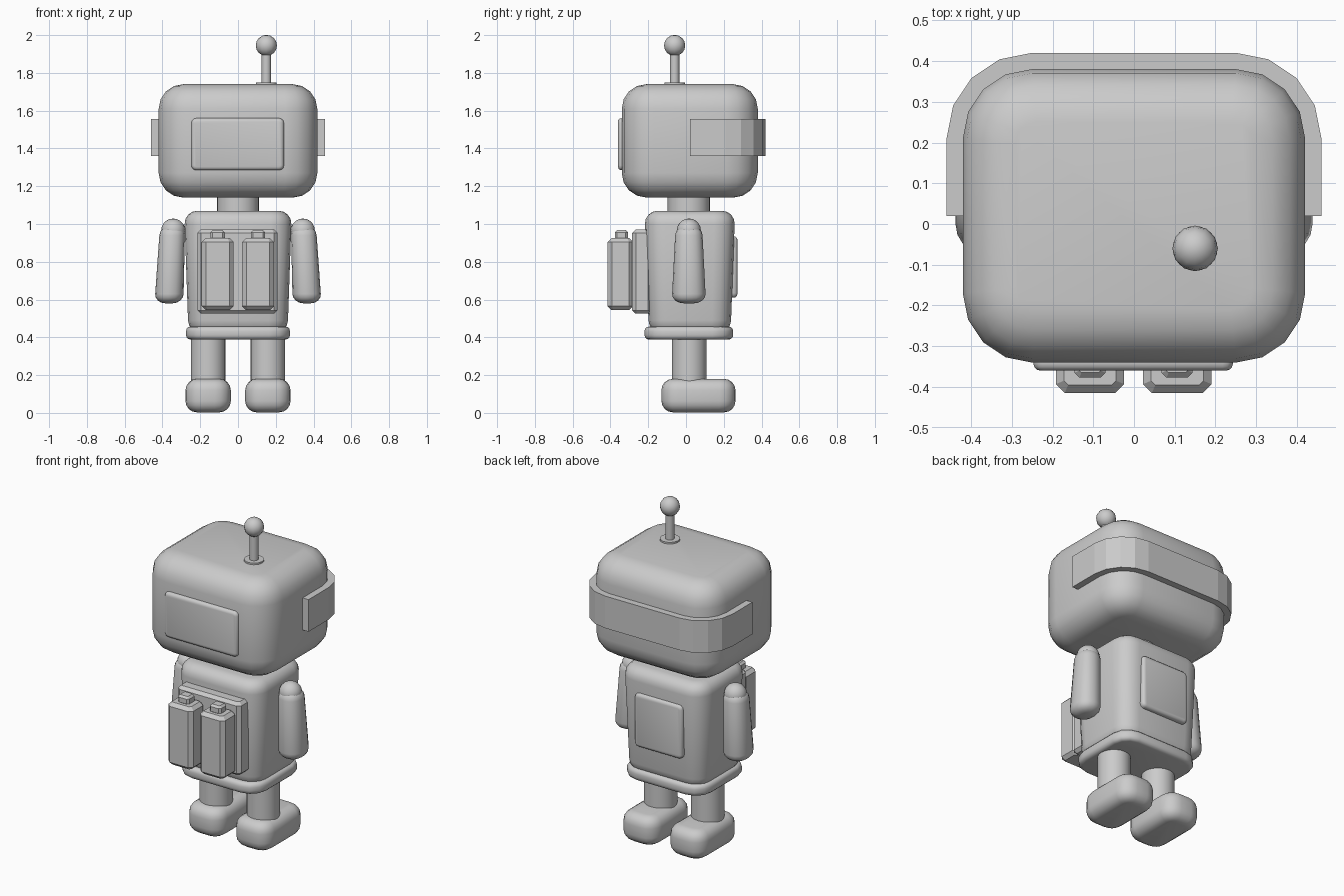
import bpy, bmesh, math
from mathutils import Vector

if "Cube" in bpy.data.objects:
    bpy.data.objects.remove(bpy.data.objects["Cube"])

grey = bpy.data.materials.new("light_grey")
grey.diffuse_color = (0.6, 0.6, 0.6, 1)
grey.use_nodes = True
grey.node_tree.nodes["Principled BSDF"].inputs["Base Color"].default_value = grey.diffuse_color
CY = 0.02  # depth of the body axis


def finish(name, bm, smooth=True):
    bmesh.ops.recalc_face_normals(bm, faces=bm.faces)
    mesh = bpy.data.meshes.new(name)
    bm.to_mesh(mesh)
    bm.free()
    mesh.materials.append(grey)
    obj = bpy.data.objects.new(name, mesh)
    bpy.context.collection.objects.link(obj)
    if smooth:
        bpy.ops.object.select_all(action='DESELECT')
        bpy.context.view_layer.objects.active = obj
        obj.select_set(True)
        bpy.ops.object.shade_smooth_by_angle(angle=math.radians(40))
    return obj


def rounded(name, lo, hi, plan_r, edge_r, segs=4, axis=2, taper=(1, 1), lean=0, smooth=True):
    """Box with corners along one axis rounded by plan_r, then its end rims by edge_r.
    taper scales the bottom; lean shifts the bottom in x."""
    lo, hi = Vector(lo), Vector(hi)
    mid, size = (lo + hi) / 2, hi - lo
    bm = bmesh.new()
    bmesh.ops.create_cube(bm, size=1)
    for v in bm.verts:
        v.co = Vector(a * b for a, b in zip(v.co, size))
    along = [e for e in bm.edges
             if abs(e.verts[0].co[axis] - e.verts[1].co[axis]) > 1e-4]
    if plan_r:
        bmesh.ops.bevel(bm, geom=along, offset=plan_r, segments=segs,
                        profile=0.5, affect='EDGES', clamp_overlap=True)
    if edge_r:
        rims = [e for e in bm.edges
                if abs(e.verts[0].co[axis] - e.verts[1].co[axis]) < 1e-4]
        bmesh.ops.bevel(bm, geom=rims, offset=edge_r, segments=segs,
                        profile=0.5, affect='EDGES', clamp_overlap=True)
    for v in bm.verts:
        t = 0.5 - v.co.z / size.z
        v.co.x = v.co.x * (1 + (taper[0] - 1) * t) + lean * t
        v.co.y *= 1 + (taper[1] - 1) * t
        v.co += mid
    return finish(name, bm, smooth)


def cylinder(name, x, y, r, z0, z1, sides=24):
    bm = bmesh.new()
    bmesh.ops.create_cone(bm, cap_ends=True, segments=sides, radius1=r, radius2=r, depth=z1 - z0)
    bmesh.ops.translate(bm, verts=bm.verts, vec=(x, y, (z0 + z1) / 2))
    return finish(name, bm)


def ball(name, loc, r, u=12, v=8):
    bm = bmesh.new()
    bmesh.ops.create_uvsphere(bm, u_segments=u, v_segments=v, radius=r)
    bmesh.ops.translate(bm, verts=bm.verts, vec=loc)
    return finish(name, bm)


# Head, face plate and neck
rounded("head", (-0.42, -0.34, 1.14), (0.42, 0.38, 1.74), 0.17, 0.13)
rounded("face_plate", (-0.247, -0.36, 1.285), (0.243, -0.32, 1.56), 0.025, 0.018, 3, axis=1)
cylinder("neck", 0, CY - 0.005, 0.112, 1.04, 1.17)

# Antenna
cylinder("antenna_base", 0.15, -0.06, 0.055, 1.73, 1.75)
cylinder("antenna_rod", 0.15, -0.06, 0.025, 1.74, 1.92, 12)
ball("antenna_ball", (0.15, -0.06, 1.945), 0.056)

# Band wrapped round the back of the head
def band_path(r):
    right = [(0.25 + r, 0.02)] + [
        (0.25 + r * math.cos(i * math.pi / 8), 0.21 + r * math.sin(i * math.pi / 8))
        for i in range(5)]
    return right + [(-x, y) for x, y in reversed(right)]

bm = bmesh.new()
rings = []
for r, z in ((0.21, 1.36), (0.21, 1.555), (0.16, 1.555), (0.16, 1.36)):
    rings.append([bm.verts.new((x, y, z)) for x, y in band_path(r)])
for k in range(4):
    a, b = rings[k], rings[(k + 1) % 4]
    for i in range(len(a) - 1):
        bm.faces.new((a[i], a[i + 1], b[i + 1], b[i]))
for end in (0, -1):
    bm.faces.new([ring[end] for ring in rings])
finish("head_band", bm, smooth=False)

# Torso, belt and rear panel
rounded("torso", (-0.285, -0.22, 0.42), (0.285, 0.26, 1.07), 0.11, 0.07, taper=(0.92, 0.9))
rounded("belt", (-0.275, -0.22, 0.388), (0.275, 0.25, 0.457), 0.11, 0.024, 3)
rounded("rear_panel", (-0.16, 0.2, 0.61), (0.16, 0.272, 0.935), 0.025, 0.018, 3, axis=1)

# Twin tank pack
rounded("pack_plate", (-0.215, -0.285, 0.525), (0.21, -0.18, 0.97), 0.02, 0.018, 1, smooth=False)
for side, x in (("left", -0.108), ("right", 0.106)):
    rounded("tank_" + side, (x - 0.084, -0.415, 0.545), (x + 0.084, -0.28, 0.925),
            0.022, 0.02, 1, smooth=False)
    rounded("tank_cap_" + side, (x - 0.038, -0.377, 0.915), (x + 0.038, -0.307, 0.968),
            0.012, 0.012, 1, smooth=False)

# Arms, legs and feet
for side, s in (("left", -1), ("right", 1)):
    ball("shoulder_" + side, (s * 0.343, CY - 0.005, 0.965), 0.064, 16, 10)
    lo, hi = sorted((s * 0.28, s * 0.413))
    rounded("arm_" + side, (lo, -0.055, 0.58), (hi, 0.085, 0.99), 0.06, 0.05,
            taper=(1.15, 1.3), lean=s * 0.019)
    cylinder("leg_" + side, s * 0.158, CY - 0.003, 0.092, 0.12, 0.42)
    lo, hi = sorted((s * 0.038, s * 0.278))
    rounded("foot_" + side, (lo, -0.13, 0.003), (hi, 0.262, 0.18), 0.085, 0.06)
